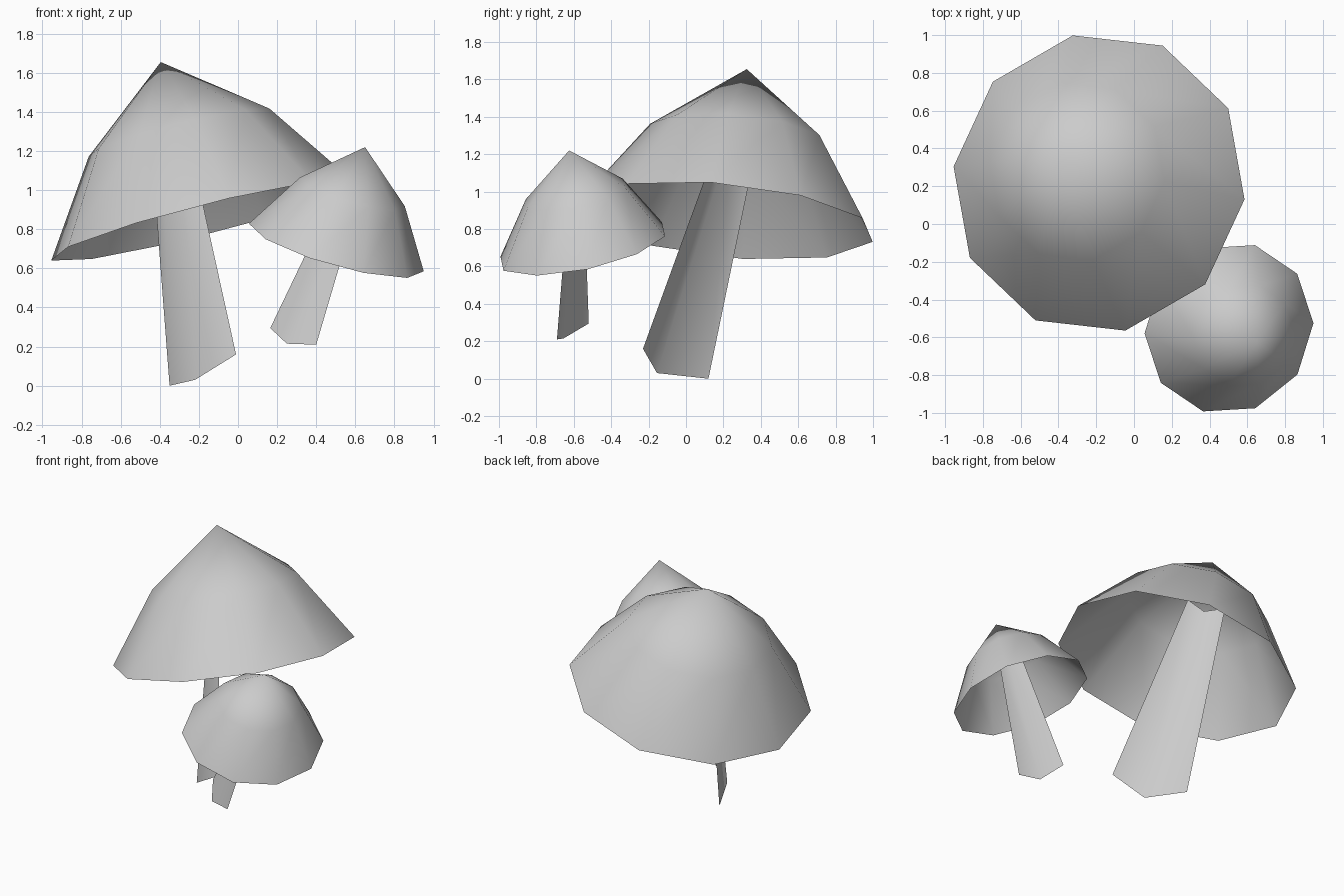
import bpy
import bmesh
from math import cos, sin, tau
from mathutils import Vector

cube = bpy.data.objects.get("Cube")
if cube:
    bpy.data.objects.remove(cube)

grey = bpy.data.materials.new("plain_grey")
grey.use_nodes = True
colour = (0.6, 0.6, 0.6, 1)
grey.diffuse_color = colour
grey.node_tree.nodes["Principled BSDF"].inputs["Base Color"].default_value = colour

SIDES = 10


def finish(name, bm):
    """Turn a bmesh into a smooth-shaded object."""
    for face in bm.faces:
        face.smooth = True
    mesh = bpy.data.meshes.new(name)
    bm.to_mesh(mesh)
    bm.free()
    mesh.materials.append(grey)
    obj = bpy.data.objects.new(name, mesh)
    bpy.context.collection.objects.link(obj)


def cap(name, centre, apex, rim_start, normal):
    """Open ten-sided shell: tilted rim, shoulder ring and a pointed tip."""
    centre, apex = Vector(centre), Vector(apex)
    u = Vector(rim_start) - centre
    v = Vector(normal).normalized().cross(u)
    bm = bmesh.new()

    def ring(height, size):
        middle = centre.lerp(apex, height)
        angles = [tau * i / SIDES for i in range(SIDES)]
        return [bm.verts.new(middle + size * (cos(a) * u + sin(a) * v)) for a in angles]

    rim, shoulder = ring(0, 1), ring(0.555, 0.6)
    tip = bm.verts.new(apex)
    for i in range(SIDES):
        j = (i + 1) % SIDES
        bm.faces.new((rim[i], rim[j], shoulder[j], shoulder[i]))
        bm.faces.new((shoulder[i], shoulder[j], tip))
    finish(name, bm)


def stem(name, foot, top, taper=0.5):
    """Open folded strip that narrows towards its top."""
    foot = [Vector(p) for p in foot]
    bm = bmesh.new()
    low = [bm.verts.new(p) for p in foot]
    high = [bm.verts.new(Vector(top) + taper * (p - foot[0])) for p in foot]
    for i in range(len(foot) - 1):
        bm.faces.new((low[i], low[i + 1], high[i + 1], high[i]))
    finish(name, bm)


# Large mushroom
cap("large_cap", (-0.185, 0.217, 0.845), (-0.395, 0.325, 1.655),
    (0.585, 0.13, 1.05), (-0.255, 0.1, 1))
stem("large_stem", [(-0.35, 0.12, 0), (-0.22, -0.155, 0.03), (-0.01, -0.23, 0.16)],
     (-0.449, 0.389, 1.3))

# Small mushroom
cap("small_cap", (0.503, -0.552, 0.707), (0.65, -0.625, 1.22),
    (0.95, -0.525, 0.585), (0.286, -0.213, 1))
stem("small_stem", [(0.165, -0.52, 0.295), (0.25, -0.655, 0.215), (0.4, -0.69, 0.21)],
     (0.503, -0.545, 1.0))
